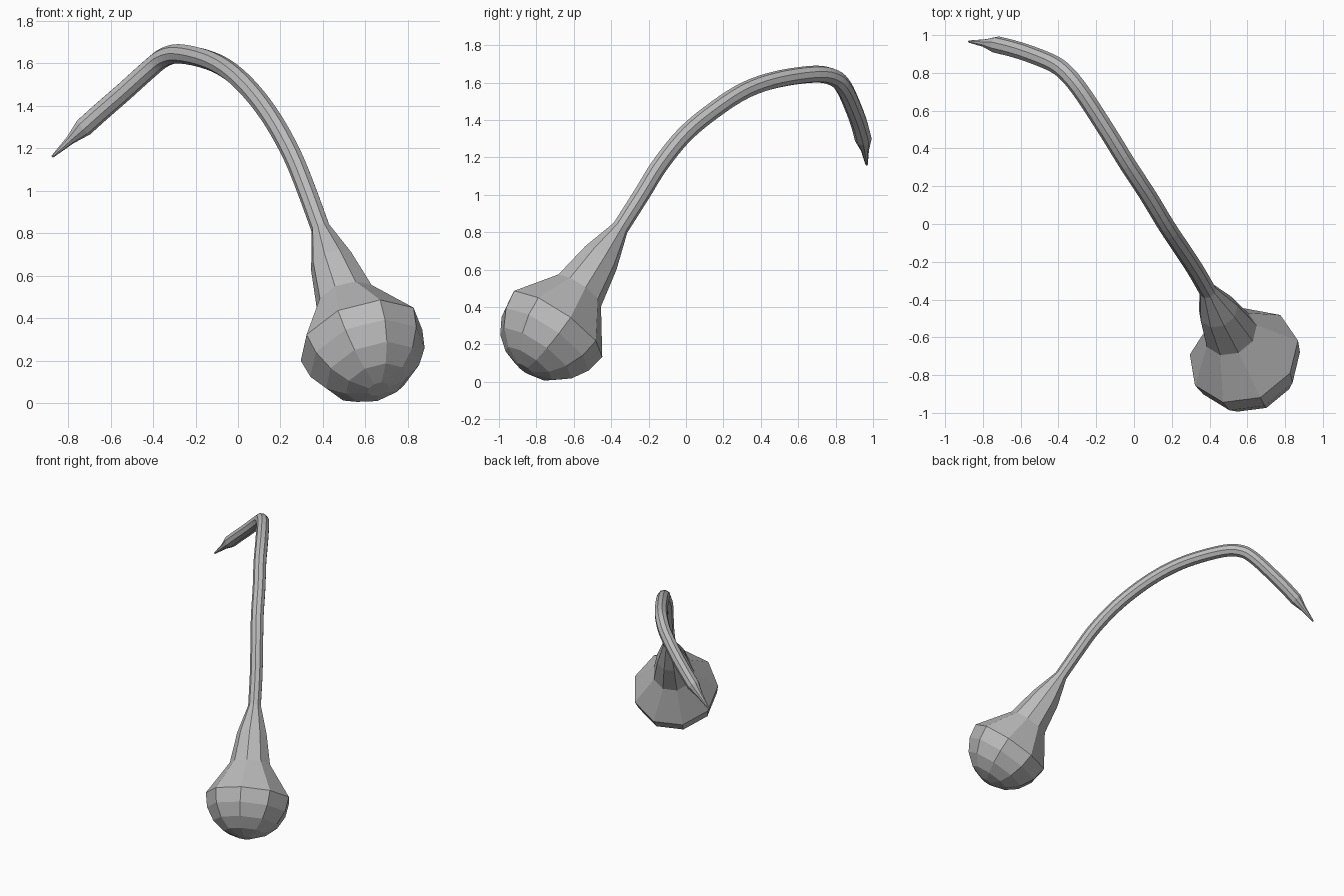
import bpy, bmesh, math
from mathutils import Vector

cube = bpy.data.objects.get("Cube")
if cube:
    bpy.data.objects.remove(cube, do_unlink=True)

SIDES = 9

grey = bpy.data.materials.new("plain_grey")
grey.use_nodes = True
grey.diffuse_color = (0.5, 0.5, 0.5, 1)
grey.node_tree.nodes["Principled BSDF"].inputs["Base Color"].default_value = (0.5, 0.5, 0.5, 1)


def loft(name, stations, side, cap_start=True, cap_end=True):
    """Skin rings of (centre, radius, direction); returns the last side vector."""
    bm = bmesh.new()
    previous = None
    for centre, radius, direction in stations:
        direction = direction.normalized()
        side = (side - direction * side.dot(direction)).normalized()
        across = direction.cross(side)
        ring = []
        for i in range(SIDES):
            a = math.tau * i / SIDES
            ring.append(bm.verts.new(centre + radius * (side * math.cos(a) + across * math.sin(a))))
        if previous:
            for i in range(SIDES):
                j = (i + 1) % SIDES
                bm.faces.new((previous[i], previous[j], ring[j], ring[i]))
        elif cap_start:
            bm.faces.new(ring[::-1])
        previous = ring
    if cap_end:
        bm.faces.new(previous)
    mesh = bpy.data.meshes.new(name)
    bm.to_mesh(mesh)
    bm.free()
    mesh.materials.append(grey)
    obj = bpy.data.objects.new(name, mesh)
    bpy.context.scene.collection.objects.link(obj)
    return side


def smooth_path(points, steps):
    """Catmull-Rom points through the given path."""
    pts = [2 * points[0] - points[1]] + points + [2 * points[-1] - points[-2]]
    out = []
    for k in range(1, len(pts) - 2):
        a, b, c, d = pts[k - 1:k + 3]
        for s in range(steps):
            t = s / steps
            out.append(0.5 * (2 * b + (c - a) * t + (2 * a - 5 * b + 4 * c - d) * t ** 2
                              + (3 * b - a - 3 * c + d) * t ** 3))
    return out + [points[-1]]


# Round bulb: half ball below a wide rim
centre = Vector((0.58, -0.697, 0.302))
axis = Vector((-0.27, 0.55, 0.79)).normalized()
side = Vector((0.09, -0.223, 0.184))
R = 0.302
bulb = []
for deg in (80, 60, 40, 20, 0):
    a = math.radians(deg)
    bulb.append((centre - axis * R * math.sin(a), R * math.cos(a), axis))
side = loft("bulb", bulb, side, cap_end=False)

# Tapering neck between bulb and arm
arm_points = [Vector(p) for p in (
    (0.39, -0.353, 0.822), (0.325, -0.24, 1.0), (0.26, -0.14, 1.16), (0.17, -0.005, 1.325),
    (0.07, 0.16, 1.46), (-0.035, 0.32, 1.56), (-0.14, 0.49, 1.617), (-0.27, 0.69, 1.645),
    (-0.35, 0.79, 1.627), (-0.42, 0.845, 1.573), (-0.54, 0.895, 1.465), (-0.64, 0.927, 1.378),
    (-0.727, 0.948, 1.30))]
path = smooth_path(arm_points, 4)
neck = [
    (centre, R, axis),
    (Vector((0.51, -0.575, 0.485)), 0.146, axis),
    (Vector((0.445, -0.46, 0.66)), 0.107, axis),
    (path[0], 0.046, path[1] - path[0]),
]
side = loft("neck", neck, side, cap_start=False, cap_end=False)

# Long bent arm
arm = []
for i, p in enumerate(path):
    before, after = path[max(i - 1, 0)], path[min(i + 1, len(path) - 1)]
    arm.append((p, 0.046, after - before))
side = loft("arm", arm, side, cap_start=False, cap_end=False)

# Pointed tip
end_dir = arm[-1][2]
tip = [
    arm[-1],
    (Vector((-0.79, 0.957, 1.24)), 0.022, end_dir),
    (Vector((-0.874, 0.966, 1.161)), 0.006, end_dir),
]
loft("tip", tip, side, cap_start=False)
